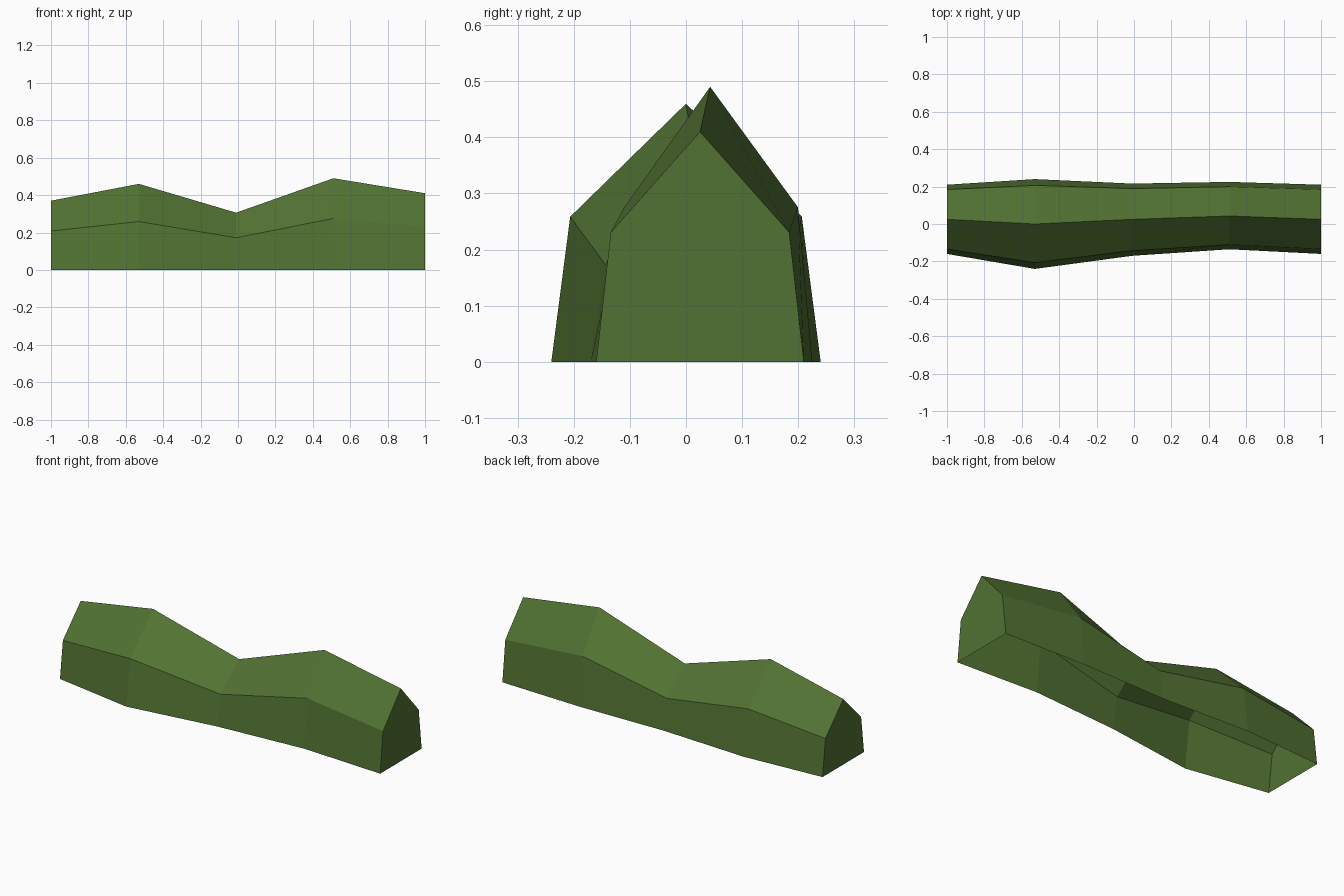
import bpy
import bmesh

if "Cube" in bpy.data.objects:
    bpy.data.objects.remove(bpy.data.objects["Cube"])

# Leaf colour
green = bpy.data.materials.new("hedge_green")
green.diffuse_color = (0.085, 0.17, 0.033, 1)
green.use_nodes = True
green.node_tree.nodes["Principled BSDF"].inputs["Base Color"].default_value = green.diffuse_color

# Stations along the hedge: x, ridge y, ridge z, base front y, base back y
STATIONS = [
    (-1.00, 0.025, 0.370, -0.160, 0.210),
    (-0.53, 0.000, 0.460, -0.240, 0.240),
    (-0.01, 0.025, 0.306, -0.170, 0.216),
    (0.51, 0.043, 0.490, -0.135, 0.225),
    (1.00, 0.025, 0.410, -0.160, 0.210),
]
SHOULDER = 0.562  # shoulder height as a share of the ridge height
TAPER = 0.14      # how far the walls lean towards the ridge


def section(bm, x, ry, rz, front, back):
    """House-shaped cross-section, front base over the ridge to back base."""
    sz = rz * SHOULDER
    sf = front + (ry - front) * TAPER
    sb = back + (ry - back) * TAPER
    points = [(front, 0), (sf, sz), (ry, rz), (sb, sz), (back, 0)]
    return [bm.verts.new((x, y, z)) for y, z in points]


bm = bmesh.new()
rings = [section(bm, *s) for s in STATIONS]

# Walls and roof slopes; the underside stays open
for a, b in zip(rings, rings[1:]):
    for i in range(4):
        bm.faces.new((a[i], b[i], b[i + 1], a[i + 1]))

# End caps
bm.faces.new(rings[0])
bm.faces.new(reversed(rings[-1]))

mesh = bpy.data.meshes.new("hedge")
bm.to_mesh(mesh)
bm.free()
mesh.materials.append(green)
hedge = bpy.data.objects.new("hedge", mesh)
bpy.context.collection.objects.link(hedge)
